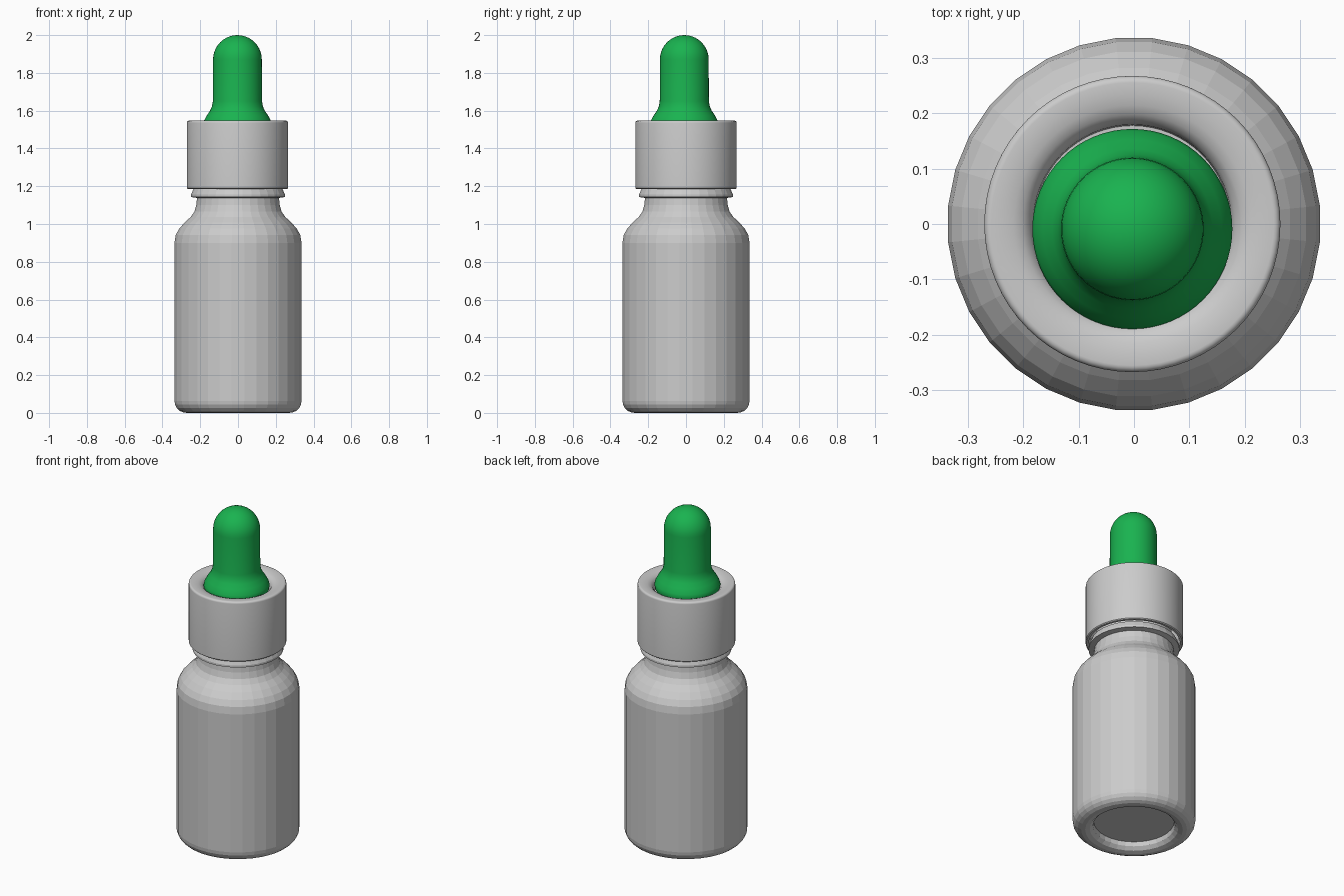
import bpy, bmesh, math

if "Cube" in bpy.data.objects:
    bpy.data.objects.remove(bpy.data.objects["Cube"])


def lathe(name, profile, sides, centre=(0, 0), half_step=False, smooth=None):
    """Revolve (radius, z) points around z; radius 0 becomes a single pole."""
    bm = bmesh.new()
    off = 0.5 if half_step else 0.0
    rings = []
    for r, z in profile:
        n = 1 if r == 0 else sides
        rings.append([bm.verts.new((centre[0] + r * math.cos(2 * math.pi * (i + off) / sides),
                                    centre[1] + r * math.sin(2 * math.pi * (i + off) / sides), z))
                      for i in range(n)])
    for a, b in zip(rings, rings[1:]):
        for i in range(sides):
            j = (i + 1) % sides
            if len(a) == 1:
                bm.faces.new((a[0], b[j], b[i]))
            elif len(b) == 1:
                bm.faces.new((a[i], a[j], b[0]))
            else:
                bm.faces.new((a[i], a[j], b[j], b[i]))
    bmesh.ops.recalc_face_normals(bm, faces=bm.faces)
    mesh = bpy.data.meshes.new(name)
    bm.to_mesh(mesh)
    bm.free()
    ob = bpy.data.objects.new(name, mesh)
    bpy.context.collection.objects.link(ob)
    if smooth:
        bpy.ops.object.select_all(action='DESELECT')
        ob.select_set(True)
        bpy.context.view_layer.objects.active = ob
        bpy.ops.object.shade_smooth_by_angle(angle=math.radians(smooth))
    return ob


def arc(cr, cz, rad, a0, a1, n):
    """Profile points on a circular arc, angles in degrees."""
    return [(cr + rad * math.cos(math.radians(a0 + (a1 - a0) * i / n)),
             cz + rad * math.sin(math.radians(a0 + (a1 - a0) * i / n))) for i in range(n + 1)]


# Faceted bottle: recessed base, rounded foot, shoulder, neck ring and hidden neck
bottle = [(0, 0.05), (0.22, 0.05), (0.225, 0.025), (0.243, 0.007), (0.268, 0.0)]
bottle += arc(0.274, 0.064, 0.064, -75, 0, 4)
bottle += [(0.338, 0.9), (0.331, 0.942), (0.313, 0.975), (0.284, 1.008),
           (0.252, 1.037), (0.232, 1.065), (0.222, 1.1), (0.218, 1.138),
           (0.25, 1.143), (0.25, 1.155), (0.237, 1.185), (0.205, 1.2),
           (0.205, 1.47), (0.15, 1.47), (0.15, 1.2), (0, 1.1)]
lathe("bottle", bottle, 32, half_step=True)

# Hollow screw cap with a dished opening in its top
cap = [(0.25, 1.25), (0.25, 1.185), (0.263, 1.185), (0.268, 1.19), (0.268, 1.535)]
cap += arc(0.256, 1.535, 0.012, 20, 90, 4)
cap += [(0.235, 1.546), (0.215, 1.543), (0.198, 1.536), (0.186, 1.524),
        (0.18, 1.508), (0.178, 1.48), (0.0, 1.48)]
lathe("cap", cap, 64, centre=(-0.003, 0), smooth=35)

# Rubber dropper bulb: flared skirt, straight stem, domed tip
bulb = [(0, 1.49), (0.165, 1.49), (0.177, 1.51), (0.181, 1.53), (0.177, 1.547),
        (0.162, 1.575), (0.145, 1.6), (0.135, 1.622), (0.13, 1.65), (0.129, 1.871)]
bulb += arc(0, 1.871, 0.129, 9, 81, 8) + [(0, 2.0)]
rubber = lathe("dropper_bulb", bulb, 64, centre=(-0.003, -0.009), smooth=40)
green = bpy.data.materials.new("green_rubber")
green.diffuse_color = (0.01, 0.45, 0.08, 1)
green.use_nodes = True
green.node_tree.nodes["Principled BSDF"].inputs["Base Color"].default_value = green.diffuse_color
rubber.data.materials.append(green)
